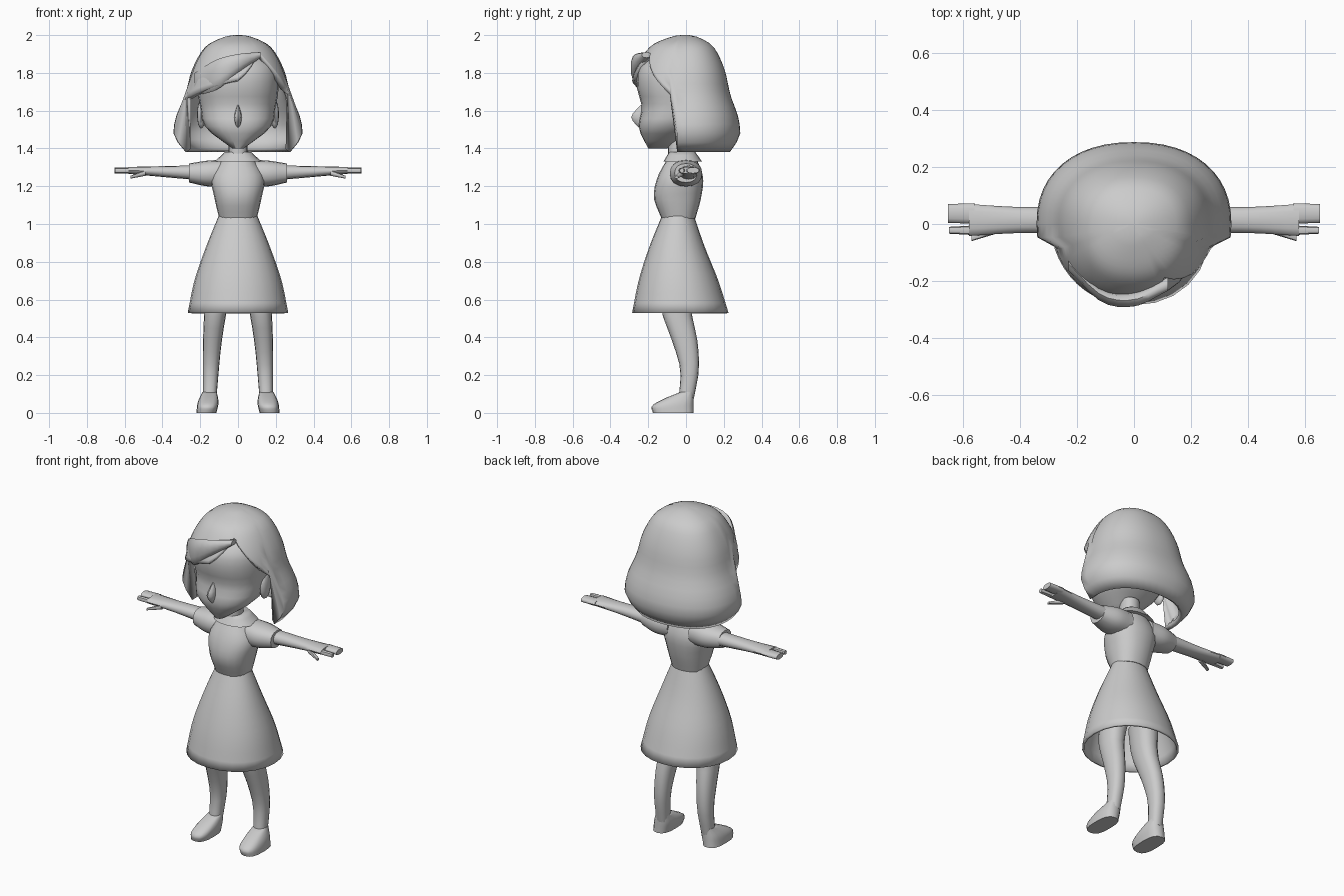
import bpy, bmesh
from math import sin, cos, pi, radians, copysign, sqrt
from mathutils import Matrix, Vector

cube = bpy.data.objects.get("Cube")
if cube:
    bpy.data.objects.remove(cube, do_unlink=True)

GREY = (0.6, 0.6, 0.6, 1)
clay = bpy.data.materials.new("plain grey")
clay.use_nodes = True
clay.diffuse_color = GREY
clay.node_tree.nodes["Principled BSDF"].inputs["Base Color"].default_value = GREY


def along_curve(values, t):
    """Smooth curve through evenly spaced values, read at t from start to end."""
    last = len(values) - 1
    if last == 0:
        return values[0]
    i = min(int(t * last), last - 1)
    f = t * last - i
    p, q = values[i], values[i + 1]
    before = values[i - 1] if i > 0 else 2 * p - q
    after = values[i + 2] if i + 2 <= last else 2 * q - p
    start_slope, end_slope = (q - before) / 2, (after - p) / 2
    ease = f * f * (3 - 2 * f)
    return (p + (q - p) * ease
            + start_slope * f * (1 - f) ** 2
            - end_slope * f * f * (1 - f))


def rounded(angle, squareness):
    """Point on a squared-off unit circle, starting at the front."""
    power = 2 / squareness
    s, c = sin(angle), cos(angle)
    return copysign(abs(s) ** power, s), -copysign(abs(c) ** power, c)


def bridge(bm, rings):
    """Skin neighbouring rings of vertices with quads."""
    count = len(rings[0])
    for lower, upper in zip(rings, rings[1:]):
        for i in range(count):
            j = (i + 1) % count
            bm.faces.new((lower[i], lower[j], upper[j], upper[i]))


def finish(name, bm, mirror=False, thickness=0):
    """Turn the bmesh into a smooth shaded object, with optional modifiers."""
    bmesh.ops.recalc_face_normals(bm, faces=bm.faces)
    mesh = bpy.data.meshes.new(name)
    bm.to_mesh(mesh)
    bm.free()
    mesh.materials.append(clay)
    obj = bpy.data.objects.new(name, mesh)
    bpy.context.collection.objects.link(obj)
    if mirror:
        obj.modifiers.new("Mirror", "MIRROR").use_mirror_merge = False
    if thickness:
        obj.modifiers.new("Solidify", "SOLIDIFY").thickness = thickness
    bpy.ops.object.select_all(action="DESELECT")
    obj.select_set(True)
    bpy.context.view_layer.objects.active = obj
    bpy.ops.object.shade_smooth_by_angle(angle=radians(50))


def loft(name, axis, span, half, low, high, mid=(0,), steps=10, sides=16,
         squareness=2.3, open_start=False, **options):
    """Rounded sections along z (x by mid and half, y from low to high)
    or along x (y by mid and half, z from low to high)."""
    bm = bmesh.new()
    rings = []
    for k in range(steps + 1):
        t = k / steps
        place = span[0] + (span[1] - span[0]) * t
        centre, reach = along_curve(mid, t), along_curve(half, t)
        bottom, top = along_curve(low, t), along_curve(high, t)
        ring = []
        for i in range(sides):
            s, c = rounded(2 * pi * i / sides, squareness)
            u = centre + s * reach
            v = (bottom + top) / 2 + c * (top - bottom) / 2
            ring.append(bm.verts.new((u, v, place) if axis == "z" else (place, u, v)))
        rings.append(ring)
    bridge(bm, rings)
    if not open_start:
        bm.faces.new(rings[0])
    bm.faces.new(rings[-1])
    finish(name, bm, **options)


def ball(name, centre, size, **options):
    bm = bmesh.new()
    matrix = Matrix.LocRotScale(Vector(centre), None, Vector(size))
    bmesh.ops.create_uvsphere(bm, u_segments=12, v_segments=8, radius=1, matrix=matrix)
    finish(name, bm, **options)


def hair_edge(angle):
    """Height of the hair's lower edge, by degrees round from the front."""
    if abs(angle) > 77:
        return 1.38
    if angle < 5:
        return 1.76 + angle * 0.0013
    return 1.91 - 0.005 * abs(angle - 30)


def hair_point(angle, z):
    """Point on the bell shaped hair, tucked in near the bottom."""
    depth = sqrt((2 - z) / 0.62)
    width = along_curve((.02, .08, .16, .21, .25, .28, .335, .345), depth)
    width *= 1 - 2.5 * max(0, 1.46 - z)
    s, c = rounded(radians(angle), 2.25)
    reach = 0.84 * width if c > 0 else min(0.285, 1.1 * width)
    return s * width, c * reach, z


def build_hair(columns=48, steps=18):
    bm = bmesh.new()
    rings = []
    for k in range(steps + 1):
        ring = []
        for i in range(columns):
            angle = 360 * i / columns - 180
            z = 2 - (2 - hair_edge(angle)) * (k / steps) ** 1.5
            ring.append(bm.verts.new(hair_point(angle, z)))
        rings.append(ring)
    # The crown ring is a single height, so it closes with one face
    bm.faces.new(rings[0])
    bridge(bm, rings)
    finish("hair", bm, thickness=0.03)


# Head, nose and ears
loft("head", "z", (1.4, 1.95), sides=24, steps=14,
     half=(.03, .17, .2, .215, .2, .1),
     low=(-.2, -.25, -.235, -.26, -.24, -.1),
     high=(-.1, .14, .17, .1))
loft("nose", "z", (1.5, 1.63), sides=8, steps=6,
     half=(.01, .02, .005), low=(-.24, -.29, -.24), high=(-.2,))
ball("ears", centre=(.195, -.02, 1.58), size=(.022, .045, .075), mirror=True)

# Hair with a side parting, and the swept lock lying over the fringe
build_hair()
loft("fringe_lock", "x", (-.23, .12), squareness=2, sides=10,
     mid=(-.14, -.25, -.265, -.21), half=(.025,),
     low=(1.68, 1.71, 1.8, 1.88), high=(1.8, 1.87, 1.9, 1.91))

# Neck, dress top and collar
loft("neck", "z", (1.3, 1.46), half=(.05,), low=(-.095,), high=(.015,), steps=2)
loft("bodice", "z", (1.03, 1.36), sides=20,
     half=(.1, .125, .14, .07),
     low=(-.13, -.17, -.15, -.09),
     high=(.05, .08, .09, .05))
loft("collar", "z", (1.33, 1.38), sides=20, steps=3,
     half=(.125, .07), low=(-.12, -.09), high=(.085, .05))

# Flared skirt, open below
loft("skirt", "z", (.53, 1.05), sides=24, squareness=2.1, open_start=True, thickness=0.012,
     half=(.266, .23, .17, .1),
     low=(-.285, -.25, -.195, -.125),
     high=(.225, .17, .1, .04))

# Puffed sleeves, arms and hands
loft("sleeves", "x", (.07, .26), mirror=True,
     half=(.08, .085, .06), low=(1.2, 1.2, 1.22), high=(1.34, 1.335, 1.32))
loft("arms", "x", (.24, .58), mid=(.014,), sides=12, mirror=True,
     half=(.048, .046, .056), low=(1.235, 1.25, 1.266), high=(1.31, 1.302))
loft("fingers", "x", (.56, .654), mid=(.037,), sides=12, steps=4, mirror=True,
     half=(.036, .033), low=(1.268,), high=(1.3,))
loft("index_fingers", "x", (.56, .65), mid=(-.022,), sides=8, steps=4, mirror=True,
     half=(.017, .012), low=(1.27,), high=(1.296,))
loft("thumbs", "x", (.49, .57), mid=(-.02, -.05), sides=8, steps=4, mirror=True,
     half=(.016, .01), low=(1.255, 1.24), high=(1.285, 1.255))

# Legs running up inside the skirt, and feet
loft("legs", "z", (.07, .7), mid=(.15, .135, .1), half=(.035, .05, .07), mirror=True,
     low=(-.04, -.03, -.075, -.13, -.13), high=(.04, .068, .06, .03, .05))
loft("feet", "z", (0, .11), mid=(.167, .15), squareness=2.7, mirror=True,
     half=(.053, .055, .038), low=(-.175, -.18, -.12, -.03), high=(.04,))
